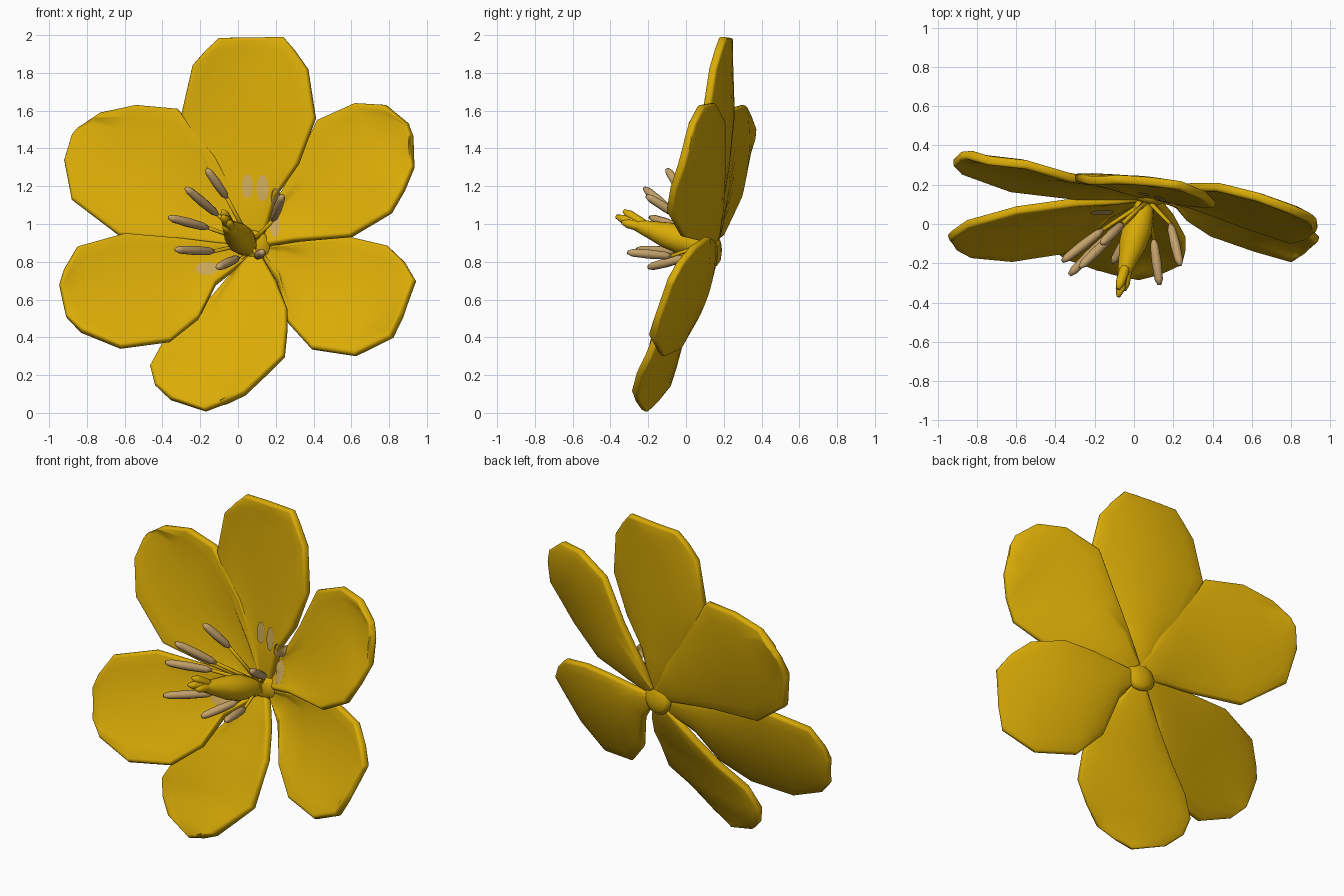
import bpy, bmesh, math
from mathutils import Vector

if "Cube" in bpy.data.objects:
    bpy.data.objects.remove(bpy.data.objects["Cube"])


def material(name, rgb):
    m = bpy.data.materials.new(name)
    m.diffuse_color = (*rgb, 1)
    m.use_nodes = True
    m.node_tree.nodes["Principled BSDF"].inputs["Base Color"].default_value = m.diffuse_color
    return m


GOLD = material("gold", (0.70, 0.41, 0.002))
TAN = material("tan", (0.56, 0.36, 0.15))
PALE = material("pale_tan", (0.60, 0.39, 0.10))


def finish(name, bm, mat, recalc=True):
    if recalc:
        bmesh.ops.recalc_face_normals(bm, faces=bm.faces)
    for f in bm.faces:
        f.smooth = True
    me = bpy.data.meshes.new(name)
    bm.to_mesh(me)
    bm.free()
    me.materials.append(mat)
    ob = bpy.data.objects.new(name, me)
    bpy.context.collection.objects.link(ob)
    return ob


def petal(name, left, right, cup=0.04, cols=8):
    """Sheet lofted between two edges running base to tip, cupped backwards, thickened."""
    bm = bmesh.new()
    rows = []
    n = len(left) - 1
    for i, (a, b) in enumerate(zip(left, right)):
        a, b = Vector(a), Vector(b)
        row = []
        for j in range(cols + 1):
            t = j / cols
            p = a.lerp(b, t)
            p.y += cup * 4 * t * (1 - t) * math.sin(math.pi * i / n) ** 0.7 if 0 < i < n else 0
            row.append(bm.verts.new(p))
        rows.append(row)
    for r, s in zip(rows, rows[1:]):
        for j in range(cols):
            bm.faces.new((r[j], r[j + 1], s[j + 1], s[j]))
    ob = finish(name, bm, GOLD)
    so = ob.modifiers.new("thickness", 'SOLIDIFY')
    so.thickness, so.offset = 0.046, 0
    be = ob.modifiers.new("round_edge", 'BEVEL')
    be.width, be.segments = 0.016, 3
    be.use_clamp_overlap = False
    be.limit_method, be.angle_limit = 'ANGLE', math.radians(60)
    return ob


def tube(name, pts, radii, mat, sides=10):
    """Round tube along a path with varying radius, closed at both ends."""
    bm = bmesh.new()
    pts = [Vector(p) for p in pts]
    q = (pts[-1] - pts[0]).to_track_quat('Z', 'Y')
    rings = []
    for p, r in zip(pts, radii):
        rings.append([bm.verts.new(p + q @ Vector((r * math.cos(a), r * math.sin(a), 0)))
                      for a in (2 * math.pi * k / sides for k in range(sides))])
    for r, s in zip(rings, rings[1:]):
        for k in range(sides):
            bm.faces.new((r[k], r[(k + 1) % sides], s[(k + 1) % sides], s[k]))
    bm.faces.new(rings[0])
    bm.faces.new(rings[-1])
    return finish(name, bm, mat)


def along(a, b, ts):
    return [Vector(a).lerp(Vector(b), t) for t in ts]


# six petals
petal("petal_top",
      [(.06, .15, .9), (-.04, .17, 1.1), (-.17, .205, 1.3), (-.3, .235, 1.58),
       (-.24, .22, 1.84), (-.17, .22, 1.92), (-.1, .23, 1.985)],
      [(.13, .14, .9), (.2, .12, 1.15), (.32, .1, 1.32), (.41, .1, 1.56),
       (.37, .14, 1.82), (.3, .17, 1.92), (.24, .2, 1.99)])
petal("petal_upper_left",
      [(.05, .14, .87), (-.1, .14, .89), (-.3, .14, .91), (-.63, .18, .94),
       (-.88, .27, 1.13), (-.92, .31, 1.34), (-.88, .35, 1.47)],
      [(.1, .15, .93), (0, .175, 1.13), (-.12, .205, 1.36), (-.32, .235, 1.61),
       (-.54, .3, 1.63), (-.73, .32, 1.59), (-.85, .36, 1.5)], 0.03)
petal("petal_lower_left",
      [(.06, .14, .89), (-.1, .12, .9), (-.3, .11, .925), (-.6, .07, .95),
       (-.85, 0, .88), (-.92, -.05, .76), (-.945, -.07, .68)],
      [(.06, .13, .82), (-.12, .04, .68), (-.21, -.05, .5), (-.36, -.14, .38),
       (-.62, -.18, .345), (-.83, -.16, .43), (-.91, -.11, .51)])
petal("petal_bottom",
      [(.04, .14, .83), (-.12, .07, .64), (-.25, .02, .5), (-.4, -.04, .37),
       (-.465, -.07, .25), (-.44, -.1, .15), (-.36, -.16, .075), (-.17, -.22, .01)],
      [(.12, .13, .84), (.2, .03, .7), (.26, -.08, .55), (.26, -.14, .45),
       (.245, -.2, .3), (.14, -.25, .2), (.04, -.275, .105), (-.08, -.255, .05)])
petal("petal_lower_right",
      [(.11, .14, .89), (.25, .14, .9), (.42, .13, .92), (.6, .11, .93),
       (.79, .04, .885), (.88, -.03, .8), (.94, -.08, .7)],
      [(.12, .14, .83), (.21, .09, .7), (.265, .03, .48), (.39, -.05, .34),
       (.62, -.13, .305), (.81, -.185, .4), (.87, -.15, .53)])
petal("petal_upper_right",
      [(.1, .16, .94), (.2, .18, 1.12), (.3, .19, 1.3), (.42, .19, 1.55),
       (.62, .14, 1.64), (.78, .08, 1.63), (.9, .03, 1.53)],
      [(.13, .13, .88), (.3, .09, .91), (.6, -.02, .935), (.81, -.09, 1.06),
       (.88, -.07, 1.18), (.93, -.03, 1.3), (.92, .01, 1.47)])

# shallow hub where the petals join
tube("flower_base", along((.08, .1, .87), (.09, .185, .88), (0, .25, .6, .85, 1)),
     (.04, .08, .1, .075, .03), GOLD, 16)

# pistil with three stigma lobes
tube("pistil", along((.06, .12, .87), (-.06, -.28, 1.0), (0, .15, .35, .55, .75, .9, 1)),
     (.04, .06, .076, .07, .05, .036, .025), GOLD, 14)
for i, tip in enumerate([(-.08, -.37, 1.04), (-.08, -.33, 1.07), (-.05, -.34, 1.01)]):
    tube(f"stigma_{i}", along((-.03, -.18, .97), tip, (0, .4, .8, 1)),
         (.02, .026, .024, .01), GOLD, 8)

# pale anther marks lying on the petals
bpy.context.view_layer.update()
dg = bpy.context.evaluated_depsgraph_get()
marks = [(.05, 1.2, .03, .065), (.13, 1.19, .032, .07), (.195, 1.0, .028, .07),
         (.2, 1.14, .025, .05), (-.165, .765, .06, .035)]
for i, (x, z, rx, rz) in enumerate(marks):
    bm = bmesh.new()
    ring = []
    for k in range(14):
        a = 2 * math.pi * k / 14
        o = Vector((x + rx * math.cos(a), 0, z + rz * math.sin(a)))
        o.y = -.15
        hit, loc, *_ = bpy.context.scene.ray_cast(dg, o, Vector((0, 1, 0)))
        o.y = (loc.y if hit else .13) - .007
        ring.append(bm.verts.new(o))
    mid = bm.verts.new(sum((v.co for v in ring), Vector()) / 14)
    for k in range(14):
        bm.faces.new((mid, ring[k], ring[(k + 1) % 14]))
    finish(f"pale_mark_{i}", bm, PALE, recalc=False)

# stamens: thin filament, tan anther (start, tip)
stamens = [((-.06, .0, 1.14), (-.165, -.1, 1.29)),
           ((-.11, -.06, 1.05), (-.275, -.22, 1.19)),
           ((-.16, -.03, .98), (-.365, -.19, 1.035)),
           ((-.13, -.06, .855), (-.33, -.26, .865)),
           ((.0, -.01, .82), (-.11, -.2, .77)),
           ((.185, .0, 1.02), (.235, -.21, 1.15)),
           ((.1, -.08, .83), (.13, -.31, .85))]
for i, (a, b) in enumerate(stamens):
    tube(f"filament_{i}", along((.07, .12, .9), a, (0, .5, 1)), (.014, .011, .01), GOLD, 6)
    tube(f"anther_{i}", along(a, b, (0, .12, .5, .88, 1)), (.01, .021, .025, .021, .01), TAN)
